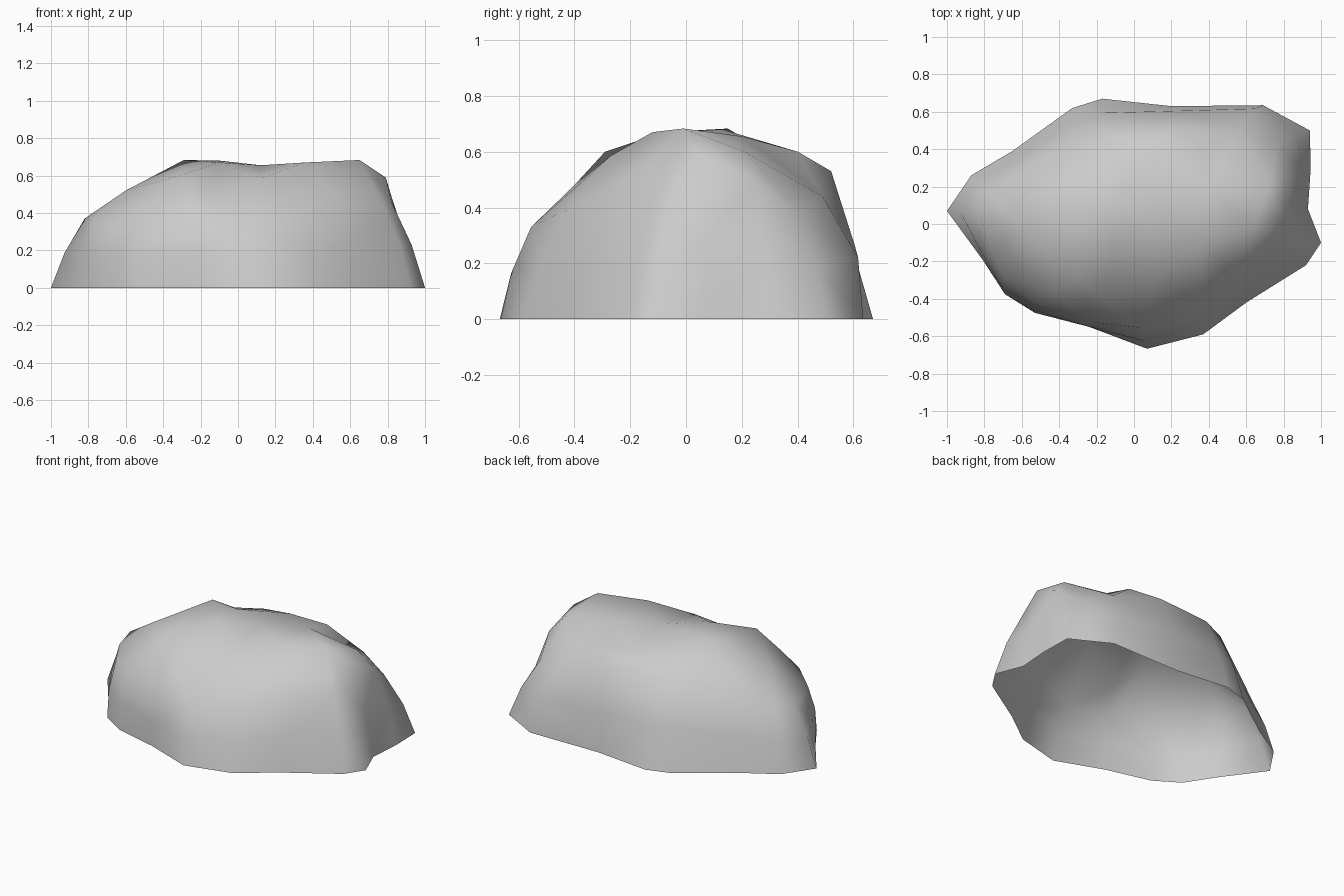
import bpy, bmesh
from mathutils import Vector
from mathutils.geometry import delaunay_2d_cdt

if "Cube" in bpy.data.objects:
    bpy.data.objects.remove(bpy.data.objects["Cube"])

# ground outline, counter-clockwise from the left tip
base = [(-1, .07), (-.81, -.19), (-.69, -.375), (-.53, -.475), (-.24, -.55),
        (.07, -.667), (.37, -.59), (.6, -.42), (.92, -.22), (1, -.1),
        (.93, .08), (.945, .3), (.94, .5), (.69, .635), (.2, .63),
        (-.17, .67), (-.33, .62), (-.65, .39), (-.87, .26)]

# shoulder where the steep sides turn into the top, one point per outline point
shoulder = [(-.82, .05, .37), (-.78, -.12, .36), (-.7, -.27, .33), (-.53, -.42, .35),
            (-.22, -.525, .34), (.04, -.555, .33), (.37, -.43, .39), (.58, -.28, .45),
            (.78, -.12, .44), (.82, -.05, .46), (.79, .04, .59), (.82, .25, .49),
            (.77, .42, .37), (.57, .49, .44), (.22, .52, .53), (-.15, .49, .53),
            (-.32, .42, .52), (-.62, .24, .45), (-.77, .17, .37)]

# bumps and hollows of the top
crown = [(-.6, -.04, .52), (-.31, -.29, .6), (-.1, -.08, .67), (-.29, .15, .683),
         (-.1, .13, .68), (.12, .08, .655), (.36, -.12, .67), (.65, -.01, .683),
         (.37, .4, .6), (.1, .4, .6), (.72, .21, .6), (.12, -.27, .585), (.38, .2, .655),
         (-.43, -.37, .46), (-.17, -.4, .48)]

# stations on the back wall that stay nearly upright near the ground
upright = {13: .04, 14: .015}

bm = bmesh.new()
n = len(base)


def ring(points):
    return [bm.verts.new(p) for p in points]


# steep sides: ground ring, bulged middle ring, shoulder ring
low = [Vector((x, y, 0)) for x, y in base]
high = [Vector(p) for p in shoulder]
mid = []
for i, (a, b) in enumerate(zip(low, high)):
    m = a.lerp(b, .5)
    mid.append(Vector((m.x * 1.02, m.y * 1.025 + upright.get(i, 0), m.z)))
rings = [ring(low), ring(mid), ring(high)]
for r0, r1 in zip(rings, rings[1:]):
    for i in range(n):
        j = (i + 1) % n
        bm.faces.new((r0[i], r0[j], r1[j], r1[i]))

# top: triangulate the crown points inside the shoulder ring
top = rings[2] + ring(crown)
flat = [v.co.to_2d() for v in top]
edges = [(i, (i + 1) % n) for i in range(n)]
_, _, tris, origin, _, _ = delaunay_2d_cdt(flat, edges, [], 1, 1e-5)
for t in tris:
    bm.faces.new([top[origin[k][0]] for k in t])

bmesh.ops.triangulate(bm, faces=[f for f in bm.faces if len(f.verts) > 3])
for f in bm.faces:
    f.smooth = True
mesh = bpy.data.meshes.new("rock")
bm.to_mesh(mesh)
bm.free()
rock = bpy.data.objects.new("rock", mesh)
bpy.context.collection.objects.link(rock)
